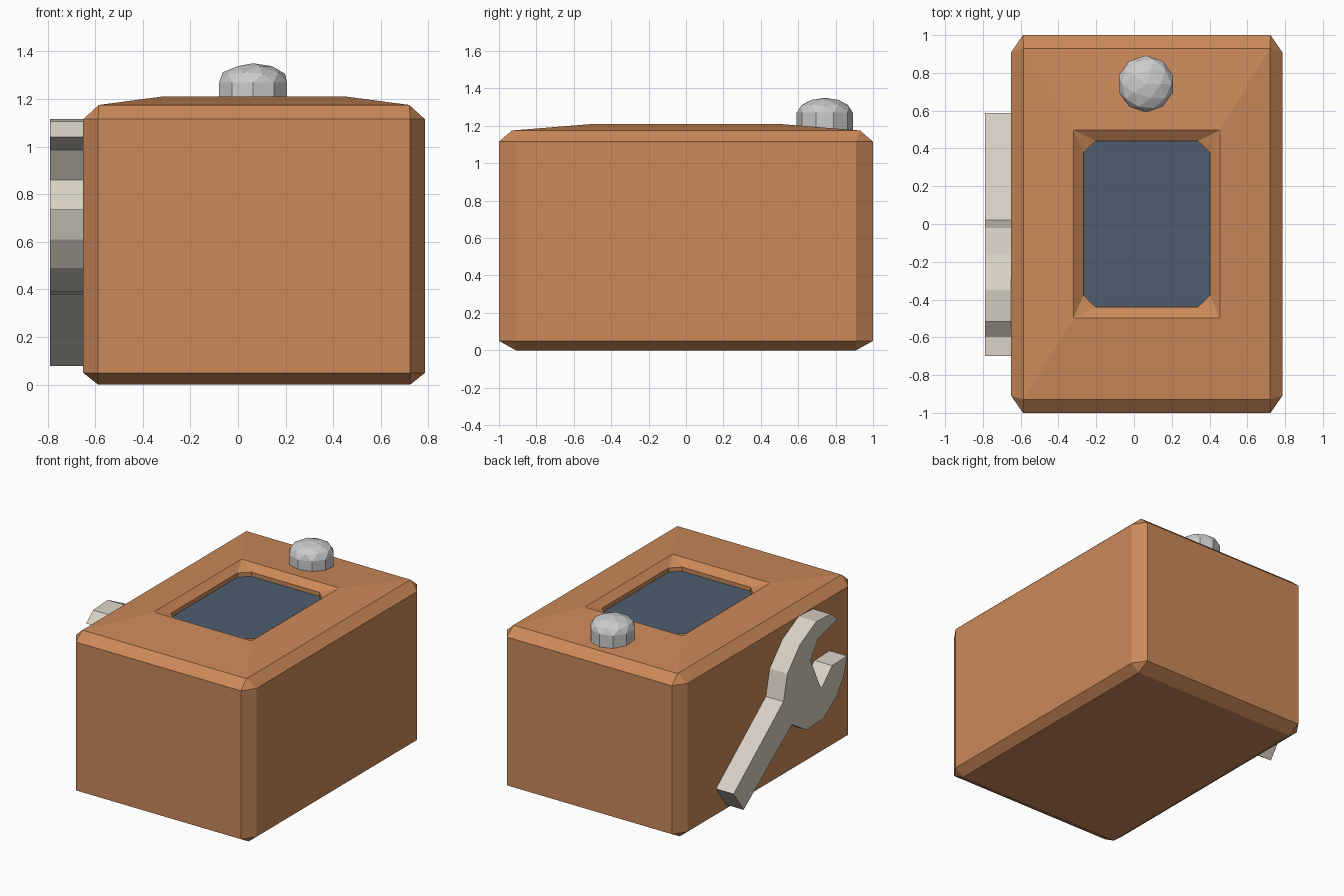
import bpy, bmesh
from mathutils import Matrix, Vector

if "Cube" in bpy.data.objects:
    bpy.data.objects.remove(bpy.data.objects["Cube"])

CX = 0.0675  # centre line of the case


def material(name, rgb):
    m = bpy.data.materials.new(name)
    m.diffuse_color = (*rgb, 1)
    m.use_nodes = True
    m.node_tree.nodes["Principled BSDF"].inputs["Base Color"].default_value = m.diffuse_color
    return m


def finish(name, bm, mat=None):
    bmesh.ops.remove_doubles(bm, verts=bm.verts, dist=1e-5)
    bmesh.ops.recalc_face_normals(bm, faces=bm.faces)
    me = bpy.data.meshes.new(name)
    bm.to_mesh(me)
    bm.free()
    ob = bpy.data.objects.new(name, me)
    bpy.context.collection.objects.link(ob)
    if mat:
        me.materials.append(mat)
    return ob


def ring(hx, hy, cx, cy, z):
    """Rectangle with cut corners; zero cuts give a plain rectangle."""
    quarter = [(hx, hy - cy), (hx - cx, hy)]
    pts = []
    for sx, sy in ((1, 1), (-1, 1), (-1, -1), (1, -1)):
        q = quarter if sx * sy > 0 else quarter[::-1]
        pts += [(CX + sx * x, sy * y, z) for x, y in q]
    return pts


def loft(name, rings, mat):
    bm = bmesh.new()
    loops = [[bm.verts.new(p) for p in r] for r in rings]
    for a, b in zip(loops, loops[1:]):
        for i in range(len(a)):
            j = (i + 1) % len(a)
            bm.faces.new((a[i], a[j], b[j], b[i]))
    bm.faces.new(loops[0][::-1])
    bm.faces.new(loops[-1])
    return finish(name, bm, mat)


brown = material("case_brown", (0.60, 0.25, 0.10))
blue = material("panel_blue", (0.08, 0.11, 0.16))
steel = material("tool_steel", (0.68, 0.63, 0.55))

# Case: chamfered box, raised top, recessed window
loft("case", [
    ring(0.655, 0.91, 0, 0, 0),
    ring(0.7175, 1.0, 0.062, 0.09, 0.05),
    ring(0.7175, 1.0, 0.062, 0.09, 1.115),
    ring(0.652, 0.93, 0, 0, 1.175),
    ring(0.3875, 0.497, 0, 0, 1.21),
    ring(0.335, 0.44, 0.065, 0.062, 1.17),
    ring(0.335, 0.44, 0.065, 0.062, 1.12),
], brown)

# Window panel sitting in the recess
loft("window_panel", [
    ring(0.335, 0.44, 0.065, 0.062, 1.121),
    ring(0.335, 0.44, 0.065, 0.062, 1.14),
], blue)

# Knob: ten-sided base with a flattened half-sphere cap
bm = bmesh.new()
bmesh.ops.create_icosphere(bm, subdivisions=2, radius=0.15)
bmesh.ops.bisect_plane(bm, geom=bm.verts[:] + bm.edges[:] + bm.faces[:], dist=1e-4,
                       plane_co=(0, 0, 0), plane_no=(0, 0, -1), clear_outer=True)
bmesh.ops.scale(bm, vec=(1, 1, 0.08 / 0.15), verts=bm.verts)
rim = [e for e in bm.edges if e.is_boundary]
ext = bmesh.ops.extrude_edge_only(bm, edges=rim)["geom"]
bmesh.ops.translate(bm, vec=(0, 0, -0.12), verts=[g for g in ext if isinstance(g, bmesh.types.BMVert)])
bmesh.ops.holes_fill(bm, edges=[e for e in bm.edges if e.is_boundary], sides=0)
bmesh.ops.translate(bm, vec=(0.0635, 0.742, 1.27), verts=bm.verts)
finish("knob", bm)

# Wrench: side profile (y, z) extruded off the left wall
profile = [
    (0.588, 0.235), (0.022, 0.682), (-0.022, 0.865), (-0.165, 1.02),
    (-0.35, 1.115), (-0.515, 1.105), (-0.595, 1.04),
    (-0.37, 0.985), (-0.285, 0.86), (-0.405, 0.61), (-0.53, 0.73),
    (-0.70, 0.735), (-0.665, 0.61), (-0.58, 0.49), (-0.44, 0.39),
    (-0.24, 0.378), (-0.075, 0.48), (0.475, 0.078),
]
bm = bmesh.new()
face = bm.faces.new([bm.verts.new((-0.79, y, z)) for y, z in profile])
ext = bmesh.ops.extrude_face_region(bm, geom=[face], use_keep_orig=True)["geom"]
bmesh.ops.translate(bm, vec=(0.145, 0, 0), verts=[g for g in ext if isinstance(g, bmesh.types.BMVert)])
finish("wrench", bm, steel)
